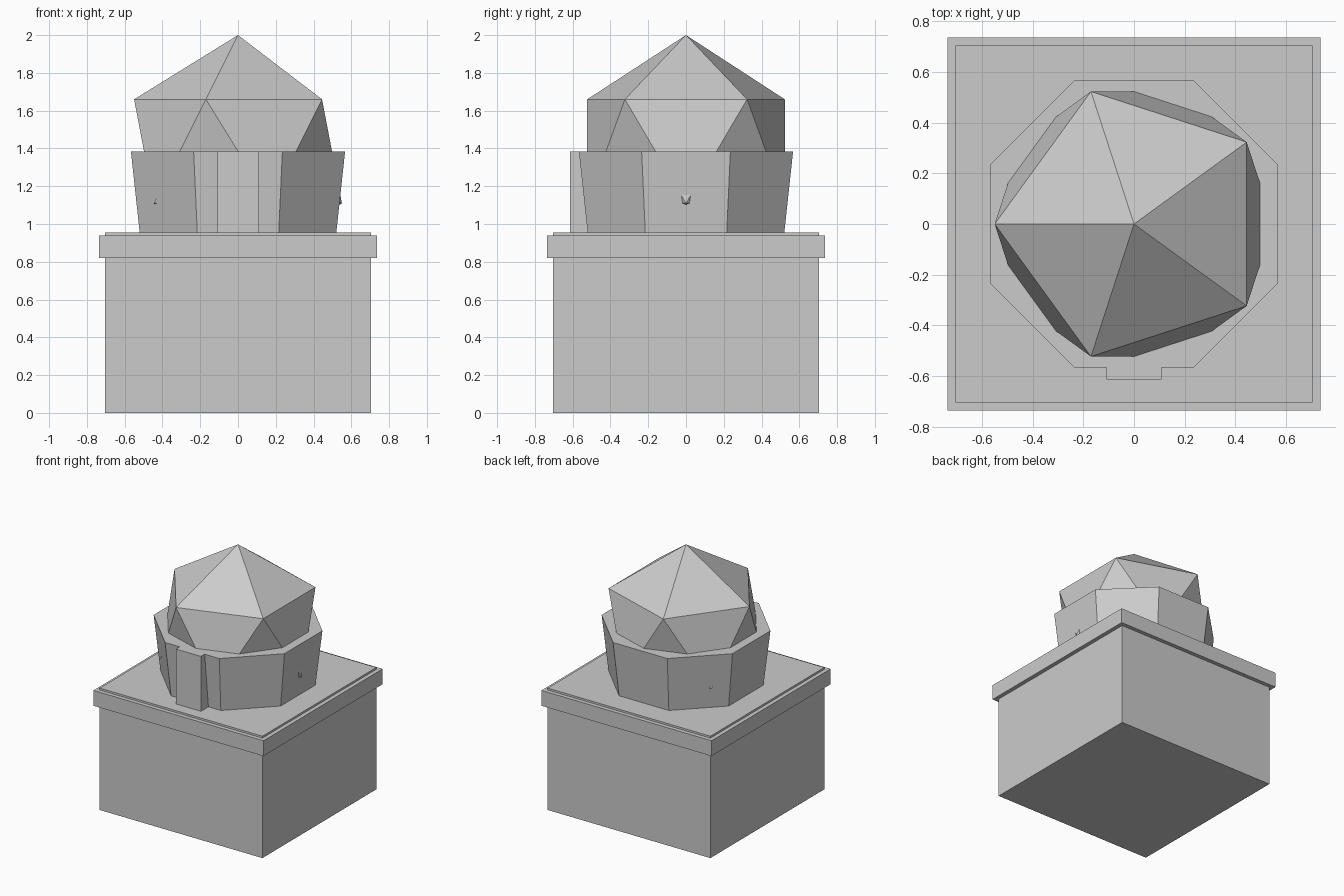
import bpy
import bmesh
import math
from mathutils import Matrix

if "Cube" in bpy.data.objects:
    bpy.data.objects.remove(bpy.data.objects["Cube"])

stone = bpy.data.materials.new("light_grey")
stone.diffuse_color = (0.6, 0.6, 0.6, 1)
stone.use_nodes = True
stone.node_tree.nodes["Principled BSDF"].inputs["Base Color"].default_value = stone.diffuse_color


def finish(name, bm):
    bmesh.ops.recalc_face_normals(bm, faces=bm.faces)
    mesh = bpy.data.meshes.new(name)
    bm.to_mesh(mesh)
    bm.free()
    mesh.materials.append(stone)
    obj = bpy.data.objects.new(name, mesh)
    bpy.context.collection.objects.link(obj)
    return obj


def box(name, x0, x1, y0, y1, z0, z1):
    bm = bmesh.new()
    place = Matrix.Translation(((x0 + x1) / 2, (y0 + y1) / 2, (z0 + z1) / 2))
    size = Matrix.Diagonal((x1 - x0, y1 - y0, z1 - z0, 1))
    bmesh.ops.create_cube(bm, size=1, matrix=place @ size)
    return finish(name, bm)


# Square base block, showing slightly above the ledge around it
box("base_block", -0.705, 0.705, -0.705, 0.705, 0, 0.955)
box("base_ledge", -0.737, 0.737, -0.737, 0.737, 0.82, 0.94)

# Octagonal drum, flaring upward, flat side to the front
bm = bmesh.new()
k = 1 / math.cos(math.pi / 8)
z0, z1 = 0.95, 1.385
bmesh.ops.create_cone(
    bm, cap_ends=True, segments=8, radius1=0.52 * k, radius2=0.567 * k,
    depth=z1 - z0,
    matrix=Matrix.Translation((0, 0, (z0 + z1) / 2)) @ Matrix.Rotation(math.pi / 8, 4, "Z"))
finish("drum", bm)

# Door panel standing out from the front of the drum
box("door_panel", -0.108, 0.108, -0.613, -0.45, 0.95, 1.385)

# Faceted dome: a whole icosahedron sunk halfway into the drum
bm = bmesh.new()
bmesh.ops.create_icosphere(
    bm, subdivisions=1, radius=0.615,
    matrix=Matrix.Translation((0, 0, 1.385)))
# put a corner of the upper ring on -x
upper = max((v for v in bm.verts if 1.5 < v.co.z < 1.9), key=lambda v: v.co.x)
turn = math.pi - math.atan2(upper.co.y, upper.co.x)
bmesh.ops.rotate(bm, verts=bm.verts, cent=(0, 0, 0), matrix=Matrix.Rotation(turn, 3, "Z"))
finish("dome", bm)
